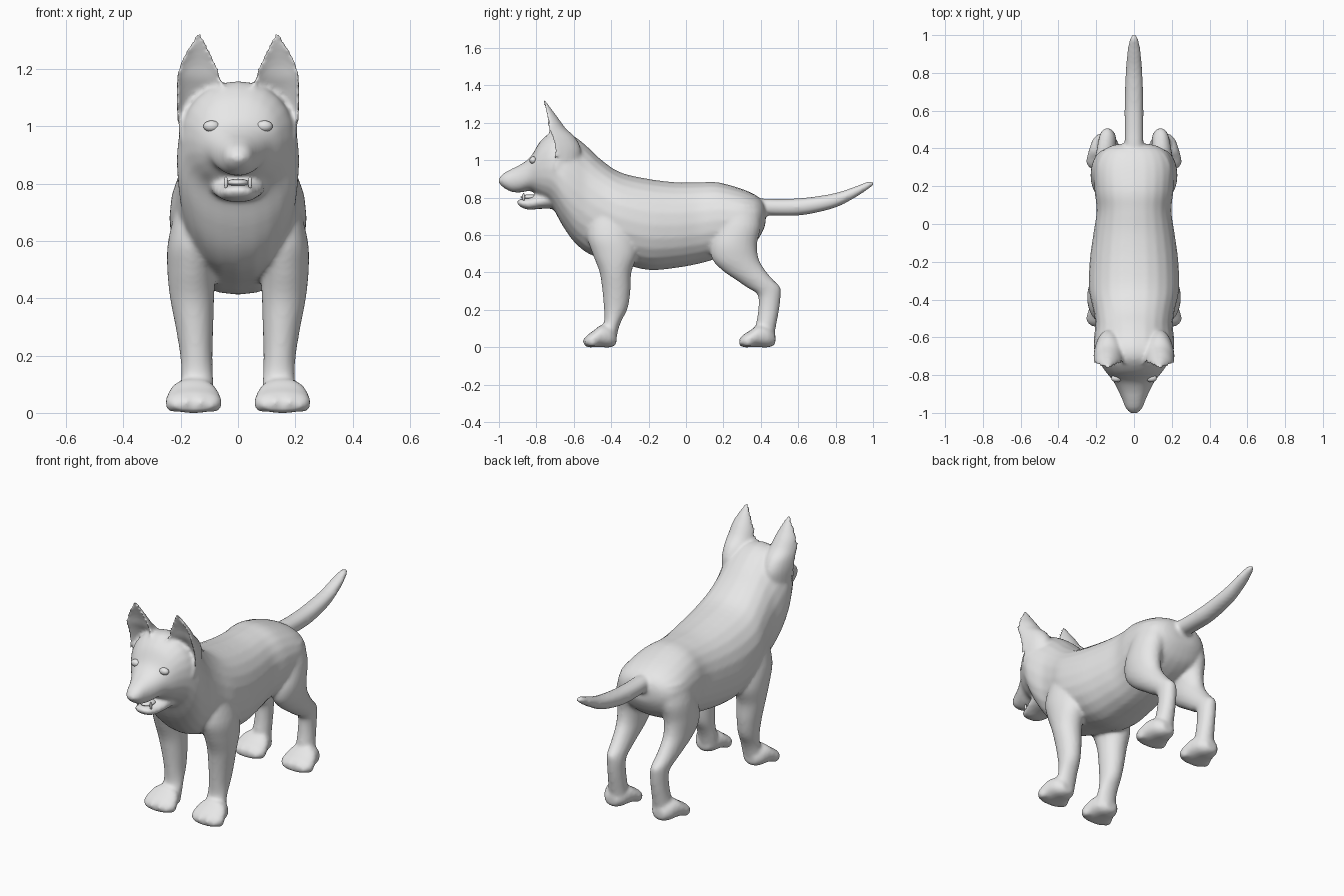
import bpy, bmesh, math
from mathutils import Matrix, Vector

coat = bpy.data.materials.new("light_grey")
coat.diffuse_color = (0.8, 0.8, 0.8, 1)
SEG = 24


def refine(rows, steps=4):
    """Catmull-Rom interpolation between section rows."""
    out = []
    for i in range(len(rows) - 1):
        a, b, c, d = (rows[max(0, min(len(rows) - 1, i + k))] for k in (-1, 0, 1, 2))
        for s in range(steps):
            t = s / steps
            out.append([0.5 * (2 * q + (r - p) * t + (2 * p - 5 * q + 4 * r - w) * t * t
                               + (3 * q - p - 3 * r + w) * t ** 3)
                        for p, q, r, w in zip(a, b, c, d)])
    return out + [list(rows[-1])]


def skin(bm, rings):
    """Closed tube through a list of point rings."""
    vs = [[bm.verts.new(p) for p in ring] for ring in rings]
    for a, b in zip(vs, vs[1:]):
        for i in range(SEG):
            j = (i + 1) % SEG
            bm.faces.new((a[i], a[j], b[j], b[i]))
    bm.faces.new(vs[0][::-1])
    bm.faces.new(vs[-1])


def circle(power=1.0):
    for i in range(SEG):
        t = 2 * math.pi * i / SEG
        c, s = math.cos(t), math.sin(t)
        yield (math.copysign(abs(c) ** power, c), math.copysign(abs(s) ** power, s))


def loft_y(bm, rows, cx=0.0, power=0.92):
    """Rows are y, top z, bottom z, half width."""
    skin(bm, [[(cx + w * c, y, (t + b) / 2 + (t - b) / 2 * s) for c, s in circle(power)]
              for y, t, b, w in refine(rows)])


def loft_z(bm, rows, side, cupped=False):
    """Rows are z, centre x, centre y, half width, half depth."""
    rings = []
    for z, cx, cy, hx, hy in refine(rows):
        ring = []
        for c, s in circle():
            if cupped:  # hollow front face
                s = -1 + (2 * s if s > 0 else -0.8 * s)
            ring.append((side * (cx + hx * c), cy + hy * s, z))
        rings.append(ring)
    skin(bm, rings)


def ball(bm, loc, size):
    m = Matrix.Translation(Vector(loc)) @ Matrix.Diagonal((*size, 1))
    bmesh.ops.create_uvsphere(bm, u_segments=16, v_segments=10, radius=1, matrix=m)


def finish(bm, name):
    bmesh.ops.recalc_face_normals(bm, faces=bm.faces)
    for f in bm.faces:
        f.smooth = True
    me = bpy.data.meshes.new(name)
    bm.to_mesh(me)
    bm.free()
    me.materials.append(coat)
    ob = bpy.data.objects.new(name, me)
    bpy.context.collection.objects.link(ob)
    return ob


TRUNK = [(-1.002, .90, .88, .018), (-.975, .93, .853, .044), (-.93, .955, .83, .062),
         (-.88, .98, .828, .085), (-.83, 1.02, .835, .112), (-.78, 1.10, .80, .152),
         (-.72, 1.15, .755, .19), (-.66, 1.155, .65, .212), (-.60, 1.13, .565, .212),
         (-.53, 1.075, .505, .205), (-.45, 1.0, .475, .217), (-.35, .935, .45, .238),
         (-.2, .9, .413, .235), (-.05, .882, .425, .215), (.07, .882, .447, .198),
         (.17, .882, .475, .208), (.29, .85, .51, .212), (.37, .815, .56, .185),
         (.41, .78, .62, .13), (.425, .74, .66, .07)]
JAW = [(-.902, .785, .768, .025), (-.885, .792, .75, .05), (-.84, .80, .735, .068),
       (-.78, .82, .74, .088), (-.70, .85, .74, .1)]
TAIL = [(.30, .79, .70, .05), (.41, .795, .705, .05), (.5, .793, .703, .05),
        (.61, .797, .705, .05), (.72, .81, .725, .048), (.82, .83, .755, .043),
        (.92, .865, .81, .035), (.98, .888, .85, .022), (1.004, .882, .868, .008)]
EAR = [(.95, .14, -.64, .065, .065), (1.05, .135, -.64, .08, .08),
       (1.12, .135, -.665, .083, .075), (1.17, .137, -.695, .078, .053),
       (1.22, .14, -.715, .063, .036), (1.28, .138, -.743, .034, .02),
       (1.325, .136, -.762, .008, .008)]
FORELEG = [(.74, .13, -.40, .08, .12), (.6, .154, -.40, .09, .13), (.5, .162, -.38, .085, .12),
           (.4, .16, -.377, .077, .085), (.3, .152, -.372, .066, .075),
           (.21, .146, -.375, .057, .064), (.145, .143, -.39, .055, .047),
           (.1, .143, -.405, .058, .045), (.03, .148, -.42, .06, .045)]
HINDLEG = [(.76, .12, .27, .075, .12), (.65, .138, .28, .085, .12), (.55, .15, .255, .08, .125),
           (.47, .152, .265, .07, .125), (.41, .15, .31, .06, .115), (.36, .147, .367, .053, .10),
           (.32, .143, .415, .048, .09), (.28, .14, .445, .046, .062),
           (.2, .14, .442, .046, .056), (.1, .143, .425, .052, .054), (.03, .148, .42, .06, .05)]
PAW = [(0, .07, .015, .035), (.03, .11, 0, .065), (.08, .12, 0, .085),
       (.12, .09, 0, .097), (.15, .07, 0, .092), (.17, .045, .008, .07)]

# Body: trunk, head, legs, ears and tail fused into one smooth skin
bm = bmesh.new()
for part in (TRUNK, JAW, TAIL):
    loft_y(bm, part)
for side in (-1, 1):
    loft_z(bm, EAR, side, cupped=True)
    loft_z(bm, FORELEG, side)
    loft_z(bm, HINDLEG, side)
    for heel, stretch in ((-.372, 1.0), (.478, 1.12)):
        loft_y(bm, [(heel - d * stretch, t, b, w) for d, t, b, w in PAW], side * .155)
        # Toes
        for off, back in ((-.072, .02), (-.026, 0), (.026, 0), (.072, .02)):
            ball(bm, (side * .155 + off, heel - .148 * stretch + back, .032),
                 (.026, .032, .03))
body = finish(bm, "body")
fuse = body.modifiers.new("fuse", 'REMESH')
fuse.mode = 'VOXEL'
fuse.voxel_size = 0.01
fuse.use_smooth_shade = True
soft = body.modifiers.new("soften", 'SMOOTH')
soft.factor = 0.5
soft.iterations = 6

# Eyes
for side, name in ((-1, "right_eye"), (1, "left_eye")):
    bm = bmesh.new()
    ball(bm, (side * .092, -.817, 1.0), (.029, .02, .02))
    finish(bm, name)

# Tongue
bm = bmesh.new()
ball(bm, (0, -.835, .803), (.04, .05, .014))
finish(bm, "tongue")

# Lower fangs
for side, name in ((-1, "right_fang"), (1, "left_fang")):
    bm = bmesh.new()
    ball(bm, (side * .042, -.868, .803), (.007, .007, .022))
    finish(bm, name)
